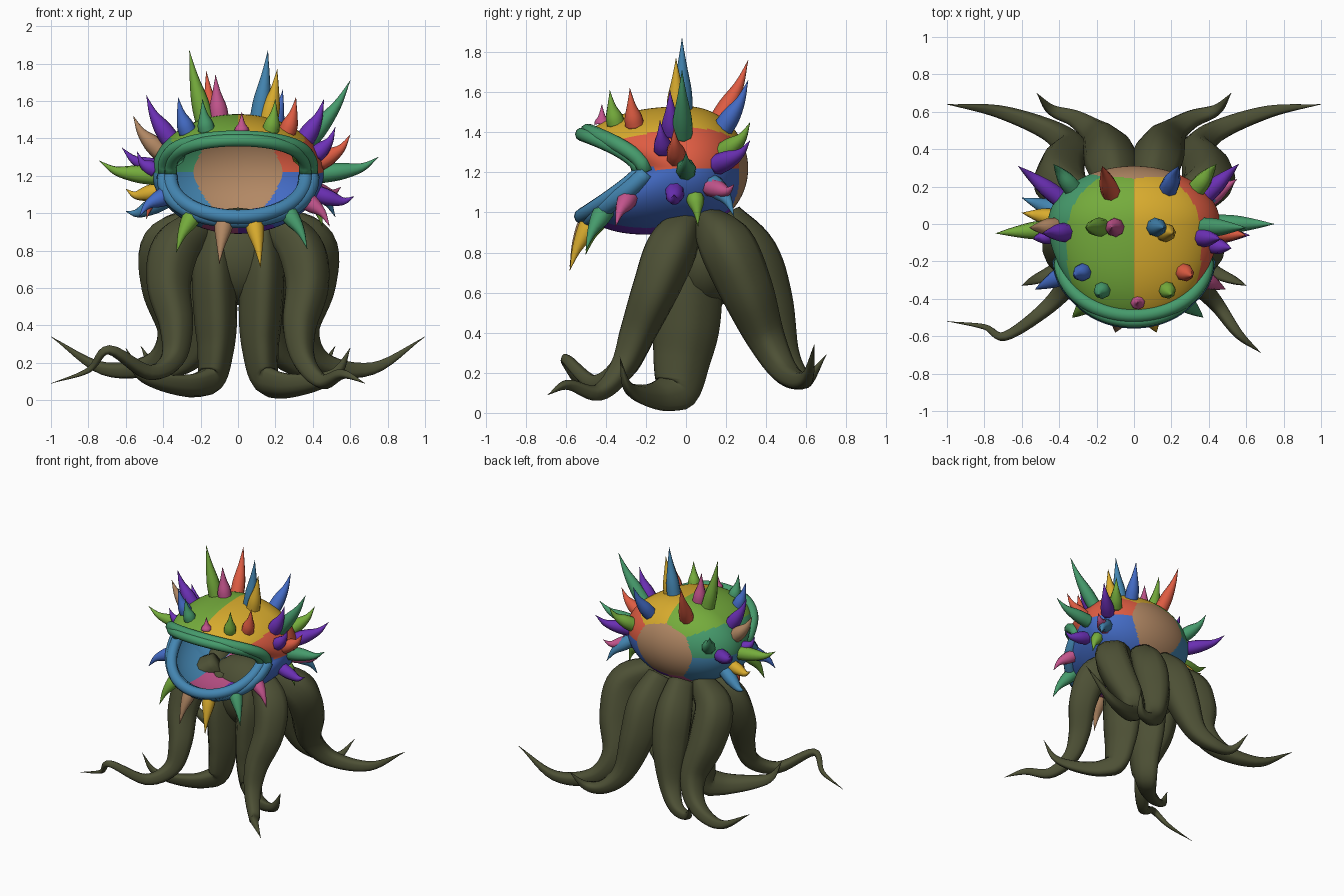
import bpy
import bmesh
from math import sin, cos, pi
from mathutils import Vector
from mathutils.bvhtree import BVHTree

cube = bpy.data.objects.get("Cube")
if cube:
    bpy.data.objects.remove(cube, do_unlink=True)


# Colours
def linear(c):
    c /= 255
    return c / 12.92 if c <= 0.04045 else ((c + 0.055) / 1.055) ** 2.4


PALETTE = {
    "leaf_green": (117, 172, 60), "gold": (217, 172, 46), "coral_red": (222, 92, 66),
    "teal": (70, 155, 108), "blue": (68, 108, 198), "steel_blue": (68, 134, 178),
    "tan": (178, 136, 100), "purple": (108, 48, 182), "pink": (194, 84, 140),
    "olive": (77, 80, 53),
}
MATERIALS = {}
for name, rgb in PALETTE.items():
    mat = bpy.data.materials.new(name)
    mat.use_nodes = True
    colour = [linear(c) for c in rgb] + [1]
    mat.diffuse_color = colour
    mat.node_tree.nodes["Principled BSDF"].inputs["Base Color"].default_value = colour
    MATERIALS[name] = mat


def finish(bm, name, colours):
    """Turn a bmesh into a smooth shaded object."""
    for face in bm.faces:
        face.smooth = True
    mesh = bpy.data.meshes.new(name)
    bm.to_mesh(mesh)
    bm.free()
    for c in colours:
        mesh.materials.append(MATERIALS[c])
    obj = bpy.data.objects.new(name, mesh)
    bpy.context.collection.objects.link(obj)
    return obj


def spline(points, steps):
    """Smooth path through points of any dimension."""
    pts = [Vector(p) for p in points]
    pts = [pts[0] * 2 - pts[1]] + pts + [pts[-1] * 2 - pts[-2]]
    out = []
    for a, b, c, d in zip(pts, pts[1:], pts[2:], pts[3:]):
        for i in range(steps):
            t = i / steps
            out.append(0.5 * (2 * b + (c - a) * t + (2 * a - 5 * b + 4 * c - d) * t ** 2
                              + (3 * b - a - 3 * c + d) * t ** 3))
    return out + [pts[-2]]


def bridge(bm, rings):
    for lo, hi in zip(rings, rings[1:]):
        n = len(lo)
        for i in range(n):
            bm.faces.new((lo[i], lo[(i + 1) % n], hi[(i + 1) % n], hi[i]))


def tube(name, path, radii, colour, sides=8, ridge=0.0, narrow=1.0):
    """Sweep a round or softly ridged section along a path."""
    bm = bmesh.new()
    rings = []
    side = Vector((1, 0.1, 0.05))
    for i, (p, r) in enumerate(zip(path, radii)):
        along = (path[min(i + 1, len(path) - 1)] - path[max(i - 1, 0)]).normalized()
        side = (side - along * side.dot(along)).normalized()
        up = along.cross(side)
        ring = []
        for k in range(sides):
            a = 2 * pi * k / sides
            rr = max(r, 0.001) * (1 + ridge * cos(4 * a))
            ring.append(bm.verts.new(p + rr * (side * cos(a) * narrow + up * sin(a))))
        rings.append(ring)
    bridge(bm, rings)
    bm.faces.new(rings[0][::-1])
    bm.faces.new(rings[-1])
    bmesh.ops.recalc_face_normals(bm, faces=bm.faces)
    return finish(bm, name, [colour])


# Head: rounded back, front drawn into an open mouth with a sagging jaw
CENTRE = Vector((0, 0, 1.22))
SIZE = Vector((0.46, 0.31, 0.31))


def rim(t, shrink=1.0, forward=0.0):
    s = abs(sin(t))
    rise = 0.2 * s ** 0.55 if sin(t) > 0 else -0.23 * s ** 0.85
    return Vector((0.38 * cos(t) * shrink, -0.2 - 0.29 * s - forward, 1.2 + rise * shrink))


def head_point(t, u):
    if u <= 1:
        a = u * pi / 2
        return CENTRE + Vector((SIZE.x * sin(a) * cos(t), SIZE.y * cos(a), SIZE.z * sin(a) * sin(t)))
    v = u - 1
    start = head_point(t, 1)
    sag = 0.06 * min(sin(t), 0)
    control = start + Vector((0, -0.12 - 0.22 * abs(sin(t)), sag))
    return start * (1 - v) ** 2 + control * (2 * v * (1 - v)) + rim(t) * v ** 2


PATCHES = {
    "tan": (0, 0.95, 0), "gold": (0.45, 0.3, 0.8), "leaf_green": (-0.45, 0.3, 0.8),
    "coral_red": (0.92, 0.38, 0.24), "teal": (-0.92, 0.38, 0.24),
    "blue": (0.92, 0.38, -0.24), "steel_blue": (-0.92, 0.38, -0.24),
    "purple": (0.1, 0.4, -0.62), "pink": (-0.1, 0.4, -0.62),
}
AROUND, DEEP = 192, 110
bm = bmesh.new()
rings = [[bm.verts.new(head_point(2 * pi * k / AROUND, 2 * j / DEEP)) for k in range(AROUND)]
         for j in range(1, DEEP + 1)]
bridge(bm, rings)
bm.faces.new(rings[0][::-1])
bmesh.ops.recalc_face_normals(bm, faces=bm.faces)
seeds = [Vector(d) for d in PATCHES.values()]
for face in bm.faces:
    d = face.calc_center_median() - CENTRE
    d = Vector((d.x / SIZE.x, d.y / SIZE.y, d.z / SIZE.z))
    face.material_index = max(range(len(seeds)), key=lambda i: seeds[i].dot(d))
surface = BVHTree.FromBMesh(bm)
finish(bm, "head", list(PATCHES))

# Lips: a pair of rolls above and below the mouth, the lower pair fuller
for part, sign, colour, full in (("upper_lip", 1, "teal", 1), ("lower_lip", -1, "steel_blue", 1.15)):
    for roll, shrink, forward, r in (("outer", 1.03, 0, 0.038), ("inner", 0.95, 0.03, 0.034)):
        path = [rim(sign * pi * i / 40, shrink, forward) for i in range(41)]
        tube(part + "_" + roll, path, [r * full] * 41, colour, 10)

# Spikes: tip positions in hundredths, grouped by colour
SPIKES = {
    "leaf_green": [(-26, -2, 187), (20, -38, 161), (44, 32, 145), (45, 6, 93),
                   (-74, -5, 128), (-33, -50, 79)],
    "coral_red": [(-17, 31, 176), (31, -28, 162), (60, -6, 142), (-49, 4, 97)],
    "pink": [(-12, -2, 174), (2, -42, 154), (55, 24, 114), (49, -35, 93)],
    "steel_blue": [(16, -2, 187), (52, 24, 98), (-60, 14, 101)],
    "gold": [(21, -5, 177), (12, -58, 71), (-60, 6, 113)],
    "blue": [(24, 31, 166), (-32, -28, 162), (-53, -35, 98)],
    "teal": [(-19, -38, 161), (60, -2, 171), (75, 0, 130), (-43, 32, 145), (37, -50, 81)],
    "purple": [(-49, -5, 163), (46, -8, 161), (56, 32, 136), (62, -6, 109),
               (-62, 31, 135), (-54, -8, 133), (52, -13, 146)],
    "tan": [(-56, -2, 152), (-10, -58, 73)],
}
for colour, tips in SPIKES.items():
    for tip in tips:
        tip = Vector(tip) / 100
        # spikes bow outwards, then hook up, or down below the mouth
        lean = -1 if tip.z < 1 else 1
        base = surface.find_nearest(tip - Vector((0, 0, 0.09 * lean)))[0]
        out = tip - base
        hook = Vector((0, 0, 0.06 * lean))
        path = spline([base - out * 0.08, base + out * 0.3 - hook * 0.3,
                       base + out * 0.7 - hook * 0.5, tip], 4)
        wide = min(0.052, 0.03 + out.length * 0.1)
        shape = spline([(1, 0), (0.9, 0), (0.45, 0), (0, 0)], 4)
        tube(colour + "_spike", path, [wide * s.x for s in shape], colour)

# Root crown under the head
bm = bmesh.new()
bmesh.ops.create_uvsphere(bm, u_segments=24, v_segments=12, radius=1)
for v in bm.verts:
    v.co = Vector((v.co.x * 0.29, v.co.y * 0.2 + 0.09, v.co.z * 0.26 + 0.77))
finish(bm, "root_crown", ["olive"])

# Roots: x, y, z and radius along each, in hundredths, for the left side
FRONT = [(18, 1, 96, 8), (33, -7, 82, 12), (37, -15, 62, 11), (33, -24, 40, 8.5),
         (35, -32, 22, 6)]
ROOTS = {
    "middle_root": [(13, 3, 92, 11), (13, 1, 70, 16), (12, 0, 45, 16), (12, -2, 27, 13.5),
                    (15, -5, 11, 10.5), (26, -15, 8, 7.5), (42, -25, 10, 5), (53, -30, 15, 3),
                    (60, -33, 28, 0)],
    "back_outer_root": [(20, 10, 96, 8), (38, 20, 84, 13), (39, 30, 62, 12.5), (34, 40, 37, 9),
                        (45, 50, 20, 6), (72, 60, 17, 3.5), (100, 64, 34, 0)],
    "back_inner_root": [(9, 19, 97, 9), (12, 32, 79, 13), (14, 40, 56, 12.5), (20, 48, 30, 8),
                        (31, 56, 18, 5), (44, 61, 17, 3), (52, 70, 29, 0)],
}


def root(name, points, mirror, narrow=1.0):
    pts = spline([Vector(p) / 100 for p in points], 6)
    path = [Vector((p[0] * mirror, p[1], max(p[2], p[3]))) for p in pts]
    tube(name, path, [p[3] for p in pts], "olive", 16, 0.07, narrow)


for label, mirror in (("left_", 1), ("right_", -1)):
    for name, points in ROOTS.items():
        root(label + name, points, mirror, 0.68 if name == "middle_root" else 1)
root("left_front_root", FRONT + [(45, -44, 10, 4), (56, -59, 14, 2.5), (68, -69, 9, 0)], 1)
root("right_front_root", FRONT + [(48, -46, 15, 4), (69, -60, 27, 2.5), (80, -55, 16, 1.5),
                                  (100, -52, 9, 0)], -1)
